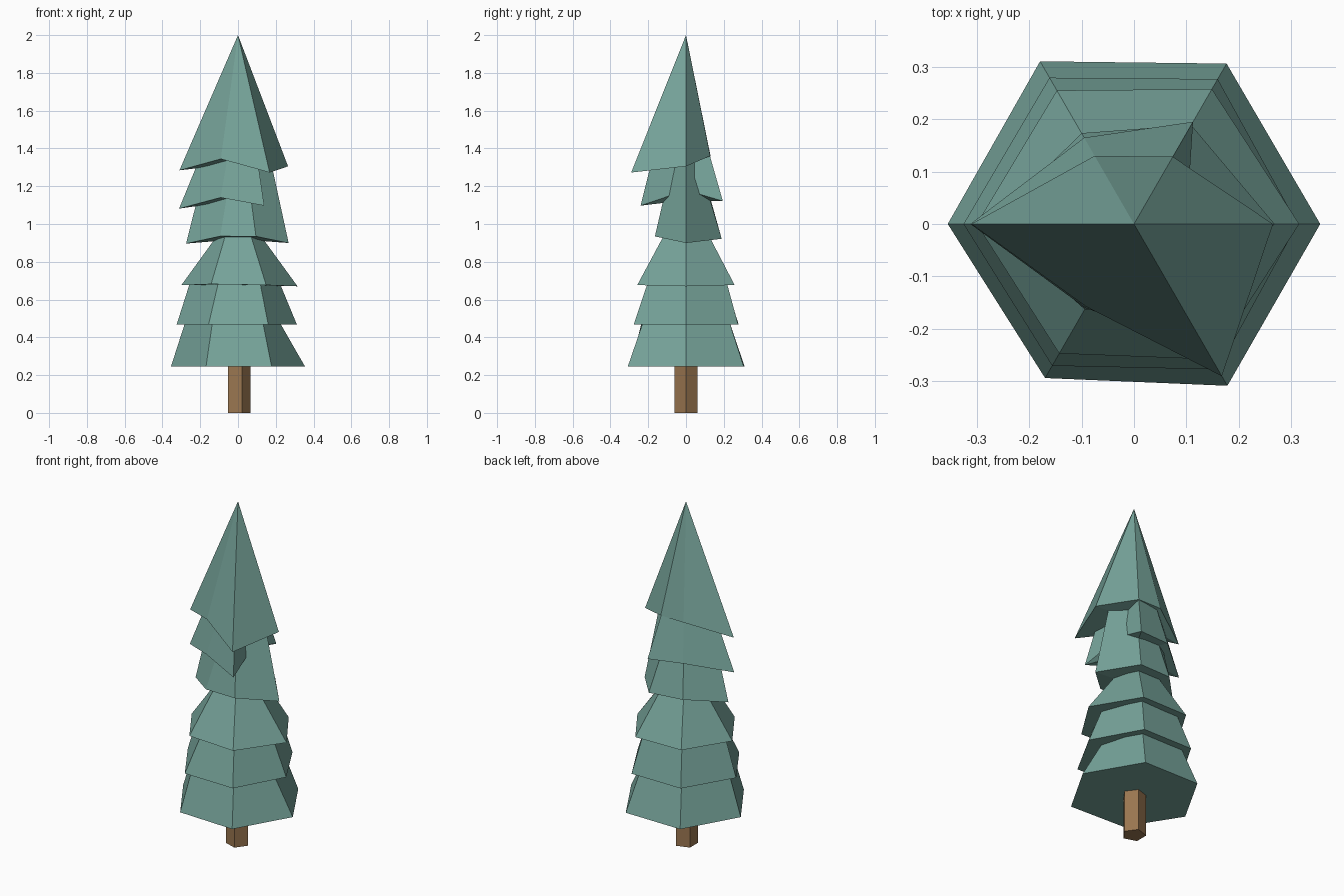
import bpy, bmesh
from math import cos, sin, pi

cube = bpy.data.objects.get("Cube")
if cube:
    bpy.data.objects.remove(cube)


def make_material(name, color):
    mat = bpy.data.materials.new(name)
    mat.use_nodes = True
    mat.diffuse_color = color
    mat.node_tree.nodes["Principled BSDF"].inputs["Base Color"].default_value = color
    return mat


def make_object(name, bm, mat):
    bmesh.ops.recalc_face_normals(bm, faces=bm.faces)
    mesh = bpy.data.meshes.new(name)
    bm.to_mesh(mesh)
    bm.free()
    mesh.materials.append(mat)
    obj = bpy.data.objects.new(name, mesh)
    bpy.context.collection.objects.link(obj)
    return obj


def ring(bm, radii, height):
    """Ring of vertices, one per radius; height is a function of the radius."""
    step = 2 * pi / len(radii)
    return [bm.verts.new((r * cos(i * step), r * sin(i * step), height(r)))
            for i, r in enumerate(radii)]


def fan(bm, verts, z):
    """Close a ring with triangles to a point on the axis."""
    tip = bm.verts.new((0, 0, z))
    for a, b in zip(verts, verts[1:] + verts[:1]):
        bm.faces.new((a, b, tip))


def branch_tier(name, mat, base_z, droop, rim, top_z, top=None):
    """Six-sided skirt of branches: longer branches hang lower."""
    bm = bmesh.new()
    low = ring(bm, rim, lambda r: base_z - droop * r)
    fan(bm, low, base_z - droop * sum(rim) / len(rim))
    if top:
        high = ring(bm, top, lambda r: top_z)
        for i in range(len(rim)):
            j = (i + 1) % len(rim)
            bm.faces.new((low[i], low[j], high[j], high[i]))
        fan(bm, high, top_z)
    else:
        fan(bm, low, top_z)
    return make_object(name, bm, mat)


needles = make_material("pine_green", (0.18, 0.365, 0.32, 1))
bark = make_material("bark_brown", (0.32, 0.18, 0.08, 1))

# Trunk: five-sided post
bm = bmesh.new()
foot = ring(bm, [0.065] * 5, lambda r: 0)
head = ring(bm, [0.065] * 5, lambda r: 0.3)
fan(bm, foot, 0)
fan(bm, head, 0.3)
for i in range(5):
    j = (i + 1) % 5
    bm.faces.new((foot[i], foot[j], head[j], head[i]))
make_object("trunk", bm, bark)

# Branch tiers, from the ground up; radii run counter-clockwise from +x
branch_tier("bottom_branches", needles, 0.245, 0.0,
            (0.355, 0.353, 0.358, 0.355, 0.339, 0.356), 0.55,
            (0.18, 0.24, 0.24, 0.257, 0.25, 0.235))
branch_tier("second_branches", needles, 0.467, 0.0,
            (0.312, 0.319, 0.322, 0.325, 0.312, 0.32), 0.75,
            (0.195, 0.23, 0.22, 0.235, 0.18, 0.21))
branch_tier("third_branches", needles, 0.79, 0.38,
            (0.315, 0.297, 0.294, 0.3, 0.285, 0.298), 0.98,
            (0.09, 0.115, 0.11, 0.08, 0.11, 0.11))
branch_tier("fourth_branches", needles, 1.02, 0.45,
            (0.268, 0.218, 0.2, 0.275, 0.188, 0.19), 1.35,
            (0.17, 0.07, 0.08, 0.16, 0.05, 0.08))
branch_tier("fifth_branches", needles, 1.225, 0.46,
            (0.1, 0.225, 0.19, 0.312, 0.185, 0.278), 1.5,
            (0.05, 0.1, 0.09, 0.14, 0.06, 0.16))
branch_tier("crown_branches", needles, 1.43, 0.47,
            (0.265, 0.148, 0.15, 0.31, 0.182, 0.335), 2.0)
